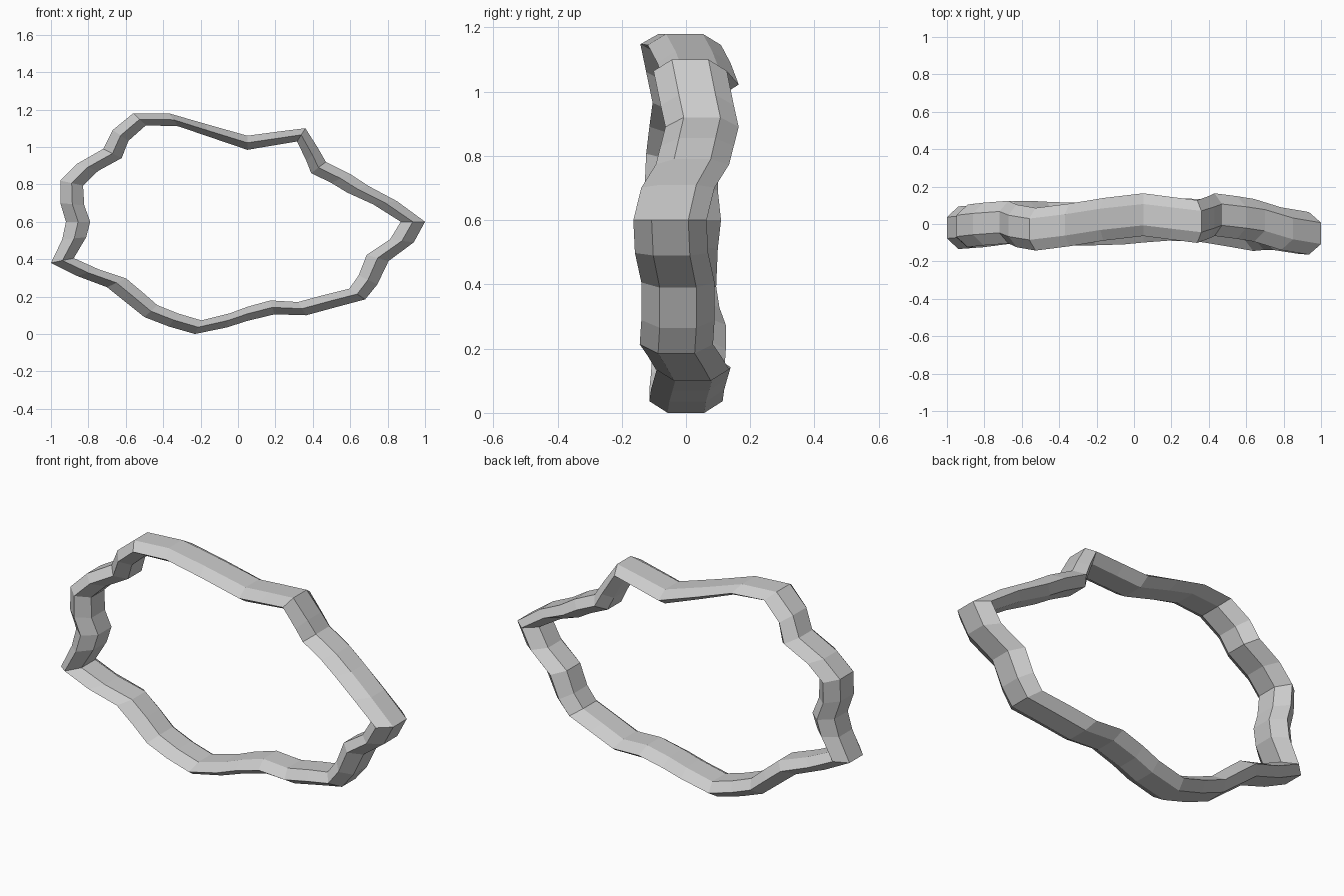
import bpy, bmesh, math

# Outer rim of the uneven ring: x, z, y drift of the section centre
RIM = [
    (1.0, .60, -.05), (.85, .71, -.025), (.70, .79, .02), (.60, .855, .035), (.47, .92, .05),
    (.43, .99, .035), (.36, 1.10, .013), (.20, 1.08, .032), (.05, 1.06, .05), (-.18, 1.125, .025),
    (-.37, 1.18, -.005), (-.56, 1.18, -.028), (-.67, 1.09, -.01), (-.72, .99, .01),
    (-.86, .91, 0), (-.95, .82, -.01), (-.95, .70, -.015), (-.92, .60, -.005),
    (-.94, .505, -.015), (-1.0, .38, -.02), (-.86, .31, -.01), (-.70, .25, .01),
    (-.60, .17, .01), (-.50, .09, .005), (-.37, .04, 0), (-.23, 0, 0), (-.06, .035, .005),
    (.05, .07, .015), (.195, .105, .025), (.365, .10, .02), (.53, .145, -.005),
    (.68, .185, -.03), (.745, .265, -.025), (.805, .39, -.025), (.94, .49, -.045),
]
CX, CZ, RATIO = .05, .6, .58       # ring centre and height/width ratio
DEPTH_X = .065                     # half thickness along x
HALF_Y = .114                      # half width along y

# Six-sided section: (radial step inward, y), squashed along z like the ring
SECTION = [(0, -.5), (0, .5), (1, 1), (2, .5), (2, -.5), (1, -1)]

bm = bmesh.new()
loops = []
for x, z, y in RIM:
    a = math.atan2((z - CZ) / RATIO, x - CX)
    dx, dz = DEPTH_X * math.cos(a), DEPTH_X * RATIO * math.sin(a)
    loops.append([bm.verts.new((x - d * dx, y + w * HALF_Y, z - d * dz)) for d, w in SECTION])

# Bridge neighbouring sections into a closed ring
n, m = len(loops), len(SECTION)
for i in range(n):
    p, q = loops[i], loops[(i + 1) % n]
    for j in range(m):
        k = (j + 1) % m
        bm.faces.new((p[j], q[j], q[k], p[k]))
bmesh.ops.recalc_face_normals(bm, faces=bm.faces)

mesh = bpy.data.meshes.new("rough_ring")
bm.to_mesh(mesh)
bm.free()
ring = bpy.data.objects.new("rough_ring", mesh)
bpy.context.collection.objects.link(ring)
